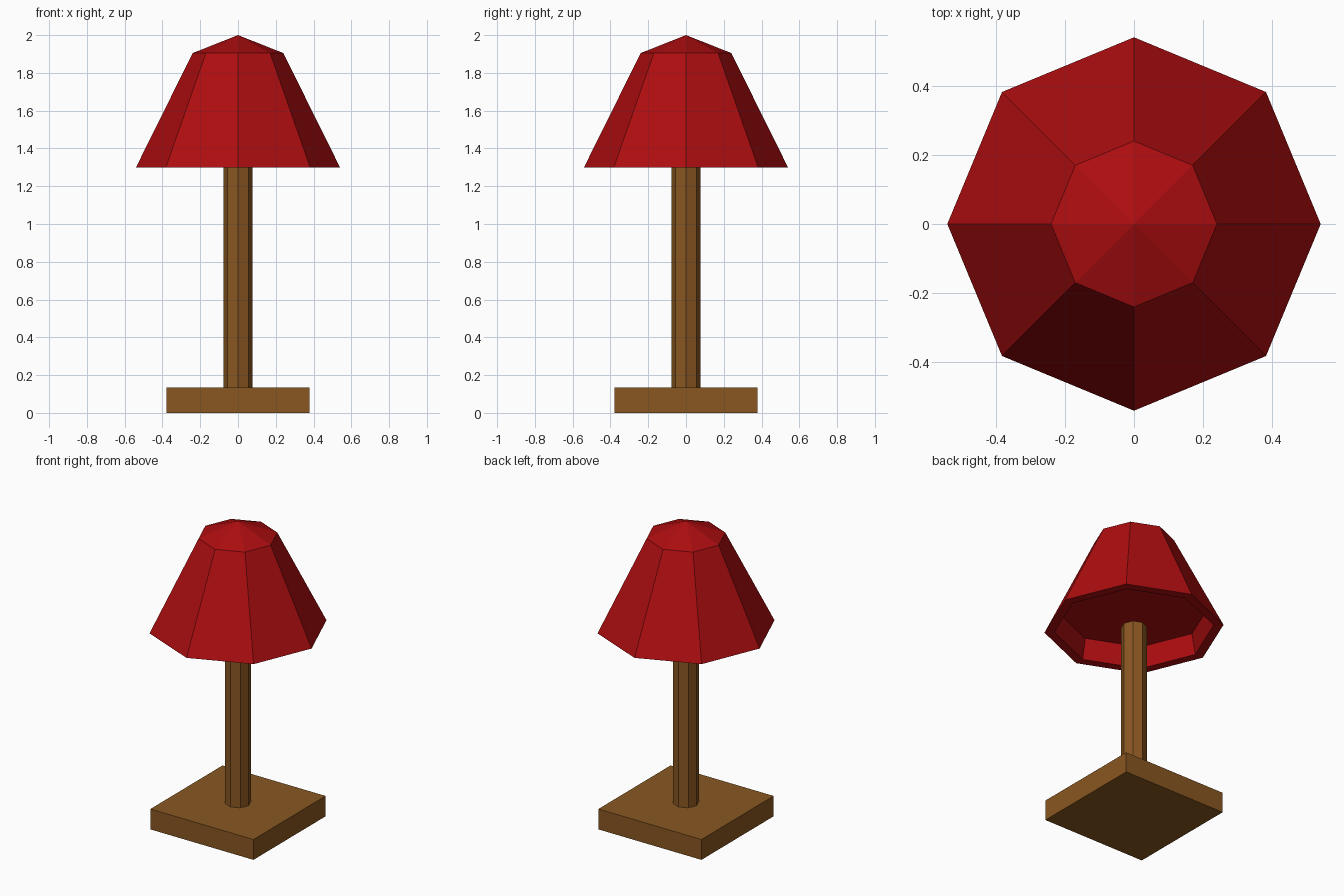
import bpy, bmesh, math

if "Cube" in bpy.data.objects:
    bpy.data.objects.remove(bpy.data.objects["Cube"])


def material(name, rgb):
    m = bpy.data.materials.new(name)
    m.diffuse_color = (*rgb, 1)
    m.use_nodes = True
    m.node_tree.nodes["Principled BSDF"].inputs["Base Color"].default_value = m.diffuse_color
    return m


def lathe(name, profile, mat, sides=8):
    """Revolve (radius, z) points into a flat-sided solid; zero radius is an apex."""
    bm = bmesh.new()
    rings = []
    for r, z in profile:
        if r == 0:
            rings.append([bm.verts.new((0, 0, z))] * sides)
        else:
            rings.append([bm.verts.new((r * math.cos(math.tau * i / sides),
                                        r * math.sin(math.tau * i / sides), z))
                          for i in range(sides)])
    for a, b in zip(rings, rings[1:]):
        for i in range(sides):
            j = (i + 1) % sides
            bm.faces.new(list(dict.fromkeys((a[i], a[j], b[j], b[i]))))
    bmesh.ops.recalc_face_normals(bm, faces=bm.faces)
    mesh = bpy.data.meshes.new(name)
    bm.to_mesh(mesh)
    bm.free()
    mesh.materials.append(mat)
    ob = bpy.data.objects.new(name, mesh)
    bpy.context.collection.objects.link(ob)
    return ob


wood = material("brown wood", (0.25, 0.095, 0.015))
red = material("red fabric", (0.42, 0.004, 0.005))

# Square base
bpy.ops.mesh.primitive_cube_add(size=1, location=(0, 0, 0.0675))
base = bpy.context.object
base.name = "base"
base.scale = (0.756, 0.756, 0.135)
base.data.materials.append(wood)

# Octagonal pole
lathe("pole", [(0, 0.13), (0.078, 0.13), (0.078, 1.31), (0, 1.31)], wood)

# Octagonal shade with a shallow recess underneath
lathe("shade", [(0, 2.0), (0.24, 1.905), (0.54, 1.3), (0.48, 1.3),
                (0.455, 1.435), (0, 1.435)], red)
